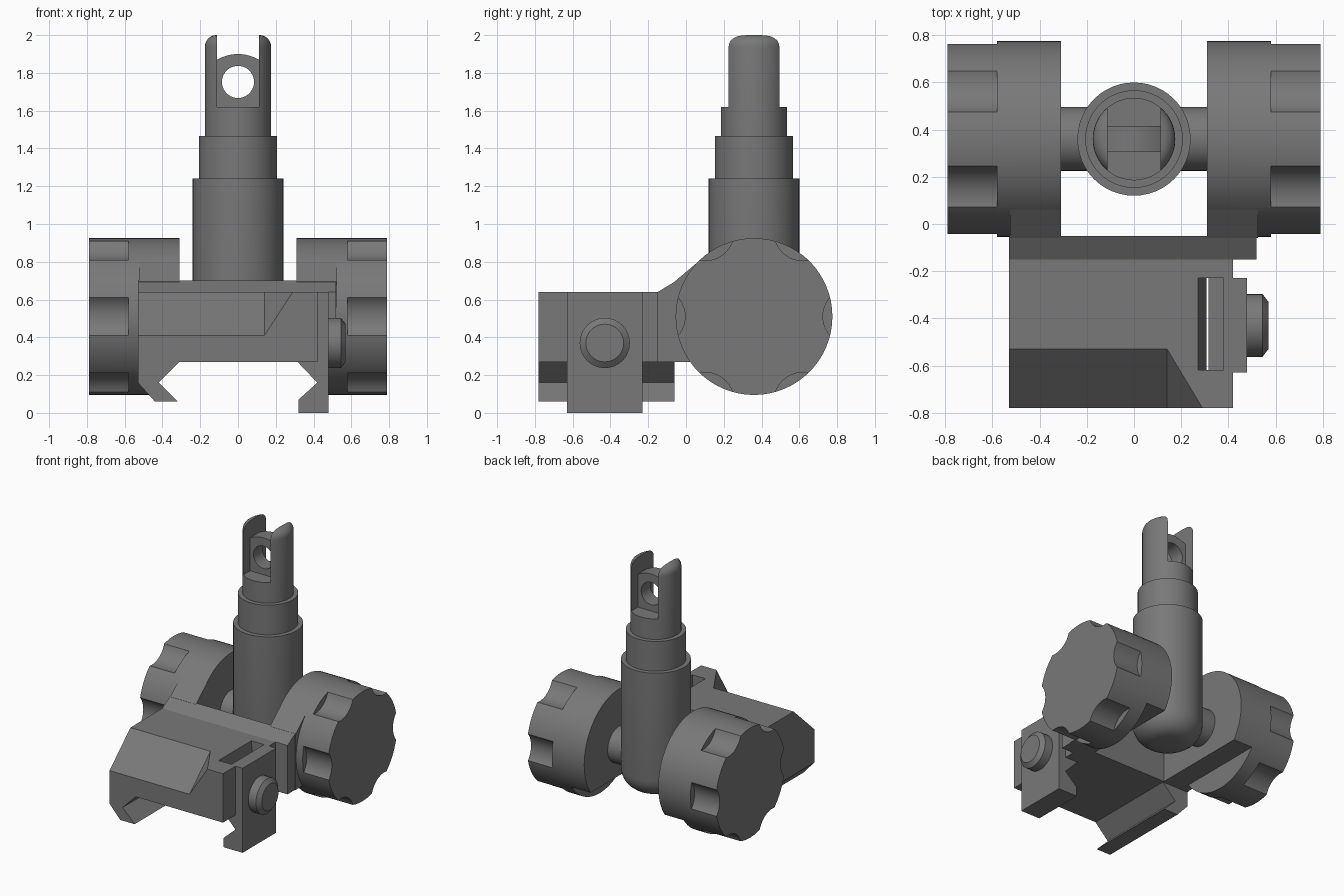
import bpy, bmesh, math
from mathutils import Vector, Matrix

if "Cube" in bpy.data.objects:
    bpy.data.objects.remove(bpy.data.objects["Cube"])

mat = bpy.data.materials.new("dark_grey_metal")
mat.diffuse_color = (0.19, 0.19, 0.19, 1)
mat.use_nodes = True
mat.node_tree.nodes["Principled BSDF"].inputs["Base Color"].default_value = mat.diffuse_color
YC, ZC, R = 0.36, 0.51, 0.415      # shared pivot axis and knob radius


def finish(name, bm):
    bmesh.ops.recalc_face_normals(bm, faces=bm.faces)
    me = bpy.data.meshes.new(name)
    bm.to_mesh(me)
    bm.free()
    ob = bpy.data.objects.new(name, me)
    bpy.context.collection.objects.link(ob)
    me.materials.append(mat)
    return ob


def prism(name, pts, a, b, axis):
    """Extrude a 2D outline along x (pts = y,z) or y (pts = x,z)."""
    bm = bmesh.new()
    put = (lambda p, t: (t, p[0], p[1])) if axis == 'x' else (lambda p, t: (p[0], t, p[1]))
    face = bm.faces.new([bm.verts.new(put(p, a)) for p in pts])
    ext = bmesh.ops.extrude_face_region(bm, geom=[face])
    step = Vector((b - a, 0, 0)) if axis == 'x' else Vector((0, b - a, 0))
    bmesh.ops.translate(bm, vec=step, verts=[v for v in ext['geom'] if isinstance(v, bmesh.types.BMVert)])
    return finish(name, bm)


def box(name, x0, x1, y0, y1, z0, z1):
    return prism(name, [(y0, z0), (y1, z0), (y1, z1), (y0, z1)], x0, x1, 'x')


def circle(cy, cz, r, n):
    return [(cy + r * math.cos(2 * math.pi * i / n), cz + r * math.sin(2 * math.pi * i / n)) for i in range(n)]


def lathe(name, prof, origin, axis='z', n=48):
    """Spin (radius, height) points into a closed solid."""
    bm = bmesh.new()
    rings = []
    for r, h in prof:
        rings.append([bm.verts.new((r * math.cos(2 * math.pi * i / n),
                                    r * math.sin(2 * math.pi * i / n), h)) for i in range(n)])
    for a, b in zip(rings, rings[1:]):
        for i in range(n):
            bm.faces.new((a[i], a[(i + 1) % n], b[(i + 1) % n], b[i]))
    bm.faces.new(rings[0])
    bm.faces.new(rings[-1])
    if axis == 'x':
        bm.transform(Matrix.Rotation(math.pi / 2, 4, 'Y'))
    bm.transform(Matrix.Translation(origin))
    return finish(name, bm)


def cut(ob, cutters):
    for c in cutters:
        m = ob.modifiers.new("cut", 'BOOLEAN')
        m.operation, m.solver, m.object = 'DIFFERENCE', 'EXACT', c
    bpy.context.view_layer.update()
    dg = bpy.context.evaluated_depsgraph_get()
    me = bpy.data.meshes.new_from_object(ob.evaluated_get(dg))
    ob.modifiers.clear()
    ob.data = me
    for c in cutters:
        bpy.data.objects.remove(c)


# Mount body with sloped front corner and clamp slot
body = prism("mount_body", [(-.78, .27), (-.15, .27), (-.15, .64), (-.78, .64)], -.53, .42, 'x')
A, B, C = Vector((.14, -.53, .64)), Vector((.14, -.78, .41)), Vector((.29, -.78, .64))
mid = (A + B) / 2
corner = [A + .2 * (A - B), B - .2 * (A - B), C + .8 * (C - mid)]
bm = bmesh.new()
for p in corner:
    bm.verts.new(p)
    bm.verts.new((-.7, p.y, p.z))
bmesh.ops.convex_hull(bm, input=bm.verts)
slope_cutter = finish("slope_cutter", bm)
slot_cutter = prism("slot_cutter", [(.27, .66), (.38, .66), (.38, .25), (.31, .25)], -.62, -.23, 'y')
cut(body, [slope_cutter, slot_cutter])

# Bridge between the arms
bridge = prism("rear_bridge", [(-.15, .27), (-.05, .27), (-.05, .70), (-.15, .64)], -.53, .52, 'x')

# Fixed rail claw
prism("fixed_claw", [(-.53, .27), (-.53, .16), (-.44, .06), (-.32, .06), (-.42, .16), (-.31, .27)],
      -.78, -.06, 'y')

# Movable clamp with its screw
prism("clamp_jaw", [(.38, .64), (.38, .27), (.315, .27), (.42, .16), (.32, .07), (.32, 0), (.48, 0), (.48, .64)],
      -.63, -.23, 'y')
lathe("clamp_screw", [(.133, .0), (.133, .065), (.10, .09)], (.48, -.43, .37), 'x', 32)

for s, side in ((-1, "left"), (1, "right")):
    # Arm rising from the bridge to the pivot
    prism(side + "_arm", [(-.06, .27), (-.06, .695), (.09, .822), (.36, .82), (.36, .27)],
          s * .31, s * .525, 'x')
    # Pivot drum and scalloped knob
    knob = prism(side + "_knob", circle(YC, ZC, R, 64), s * .31, s * .79, 'x')
    cutters = []
    for k in range(6):
        a = k * math.pi / 3
        cutters.append(prism("scallop_cutter", circle(YC + .52 * math.cos(a), ZC + .52 * math.sin(a), .155, 40),
                             s * .58, s * .9, 'x'))
    x0, x1 = sorted((s * .2, s * .47))
    cutters.append(box("relief_cutter", x0, x1, -.3, 1, 0, .27))
    cut(knob, cutters)

# Cross shaft through the tower
lathe("cross_shaft", [(.135, -.33), (.135, .33)], (0, YC, ZC), 'x', 32)

# Stepped tower with rounded foot
foot = [(.09 + .15 * math.sin(t * math.pi / 12), .42 - .15 * math.cos(t * math.pi / 12)) for t in range(7)]
lathe("tower", foot + [(.24, 1.24), (.207, 1.24), (.207, 1.465), (.1, 1.465)], (0, YC, 0))

# Post with two protective ears
crown = [(.115 + .06 * math.cos(t * math.pi / 12), 1.94 + .06 * math.sin(t * math.pi / 12)) for t in range(7)]
post = lathe("sight_post", [(.175, 1.44)] + crown, (0, YC, 0))
cut(post, [box("ear_cutter", -.112, .112, 0, .8, 1.62, 2.2)])

# Aperture plate with arched top
arch = [(.115 * (1 - i / 6), 1.90 - .032 * (1 - i / 6) ** 2) for i in range(13)]
plate = prism("aperture_plate", [(-.115, 1.6), (.115, 1.6)] + arch, YC - .055, YC + .055, 'y')
hole = prism("hole_cutter", circle(0, 1.752, .085, 40), 0, .8, 'y')
cut(plate, [hole])

# Smooth shading with crisp edges
for ob in bpy.context.scene.objects:
    ob.select_set(True)
    bpy.context.view_layer.objects.active = ob
bpy.ops.object.shade_smooth_by_angle(angle=math.radians(28))
